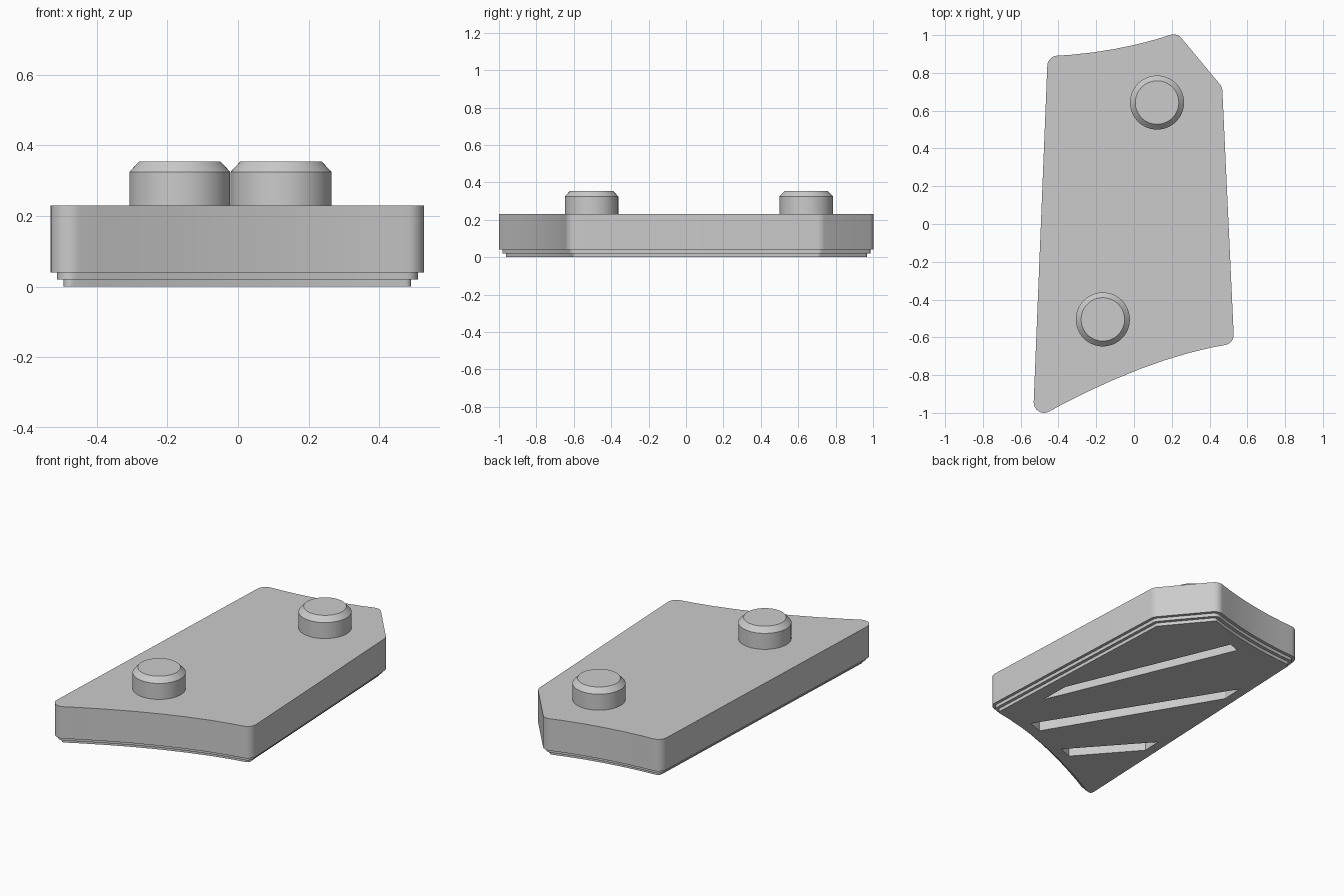
import bpy, bmesh, math
from mathutils import Vector

if "Cube" in bpy.data.objects:
    bpy.data.objects.remove(bpy.data.objects["Cube"], do_unlink=True)

grey = bpy.data.materials.new("plain grey")
grey.use_nodes = True
colour = (0.6, 0.6, 0.6, 1)
grey.diffuse_color = colour
grey.node_tree.nodes["Principled BSDF"].inputs["Base Color"].default_value = colour


def lofted(name, rings):
    """Solid skinned through rings of matching points, capped at both ends."""
    bm = bmesh.new()
    loops = [[bm.verts.new(p) for p in ring] for ring in rings]
    n = len(loops[0])
    for low, high in zip(loops, loops[1:]):
        for i in range(n):
            j = (i + 1) % n
            bm.faces.new((low[i], low[j], high[j], high[i]))
    bm.faces.new(loops[0][::-1])
    bm.faces.new(loops[-1])
    bmesh.ops.recalc_face_normals(bm, faces=bm.faces)
    mesh = bpy.data.meshes.new(name)
    bm.to_mesh(mesh)
    bm.free()
    mesh.materials.append(grey)
    obj = bpy.data.objects.new(name, mesh)
    bpy.context.collection.objects.link(obj)
    return obj


def smooth(obj):
    bpy.ops.object.select_all(action="DESELECT")
    obj.select_set(True)
    bpy.context.view_layer.objects.active = obj
    bpy.ops.object.shade_smooth_by_angle(angle=math.radians(30))


def bow(a, control, b, steps):
    """Inner points of a curved edge."""
    a, control, b = Vector(a), Vector(control), Vector(b)
    ts = [i / steps for i in range(1, steps)]
    return [a * (1 - t) ** 2 + control * 2 * t * (1 - t) + b * t * t for t in ts]


def fillet(before, corner, after, radius, steps=8):
    """Arc that rounds one corner, from the edge before to the edge after."""
    d1, d2 = (before - corner).normalized(), (after - corner).normalized()
    half = d1.angle(d2) / 2
    middle = (d1 + d2).normalized()
    centre = corner + middle * radius / math.sin(half)
    facing = math.atan2(-middle.y, -middle.x)
    sweep = math.pi - 2 * half
    angles = [facing + sweep * (i / steps - 0.5) for i in range(steps + 1)]
    return [centre + radius * Vector((math.cos(a), math.sin(a))) for a in angles]


def inset(points, distance):
    """Move a counter-clockwise outline inwards."""
    result = []
    for i, p in enumerate(points):
        e1 = (p - points[i - 1]).normalized()
        e2 = (points[(i + 1) % len(points)] - p).normalized()
        n1, n2 = Vector((-e1.y, e1.x)), Vector((-e2.y, e2.x))
        result.append(p + (n1 + n2) * distance / (1 + n1.dot(n2)))
    return result


# Plate outline: five rounded corners, two bowed ends
front_right, front_left = Vector((-0.535, -1.04)), Vector((0.53, -0.632))
side, peak, back_right = Vector((0.467, 0.725)), Vector((0.228, 1.012)), Vector((-0.457, 0.888))
rough = [(front_right, 0.055)]
rough += [(p, 0) for p in bow(front_right, (0.06, -0.702), front_left, 8)]
rough += [(front_left, 0.055), (side, 0.06), (peak, 0.055)]
rough += [(p, 0) for p in bow(peak, (-0.096, 0.902), back_right, 6)]
rough += [(back_right, 0.055)]
outline = []
for i, (p, radius) in enumerate(rough):
    if radius:
        outline += fillet(rough[i - 1][0], p, rough[(i + 1) % len(rough)][0], radius)
    else:
        outline.append(p)

# Plate with two steps underneath
levels = [(0, 0.037), (0.02, 0.037), (0.02, 0.018), (0.04, 0.018), (0.04, 0), (0.23, 0)]
plate = lofted("plate", [[(p.x, p.y, z) for p in inset(outline, d)] for z, d in levels])

# Three fanned grooves cut in the underside
grooves = [
    [(0.39, -0.33), (0.385, -0.14), (-0.02, 0.82), (-0.09, 0.795)],
    [(0.18, -0.61), (0.27, -0.58), (-0.38, 0.47), (-0.385, 0.335)],
    [(-0.13, -0.72), (-0.045, -0.69), (-0.41, -0.28), (-0.415, -0.395)],
]
for corners in grooves:
    cutter = lofted("groove_cutter", [[(x, y, z) for x, y in corners] for z in (-0.1, 0.1)])
    cutter.hide_render = True
    cut = plate.modifiers.new("groove", "BOOLEAN")
    cut.operation, cut.solver, cut.object = "DIFFERENCE", "EXACT", cutter
    bpy.context.view_layer.objects.active = plate
    bpy.ops.object.modifier_apply(modifier=cut.name)
    bpy.data.objects.remove(cutter, do_unlink=True)
smooth(plate)

# Two chamfered studs on top
turns = [math.tau * i / 64 for i in range(64)]
for name, x, y in (("front_stud", -0.165, -0.505), ("back_stud", 0.122, 0.643)):
    profile = [(0.143, 0.22), (0.143, 0.325), (0.115, 0.355)]
    smooth(lofted(name, [[(x + r * math.cos(a), y + r * math.sin(a), z) for a in turns]
                         for r, z in profile]))
